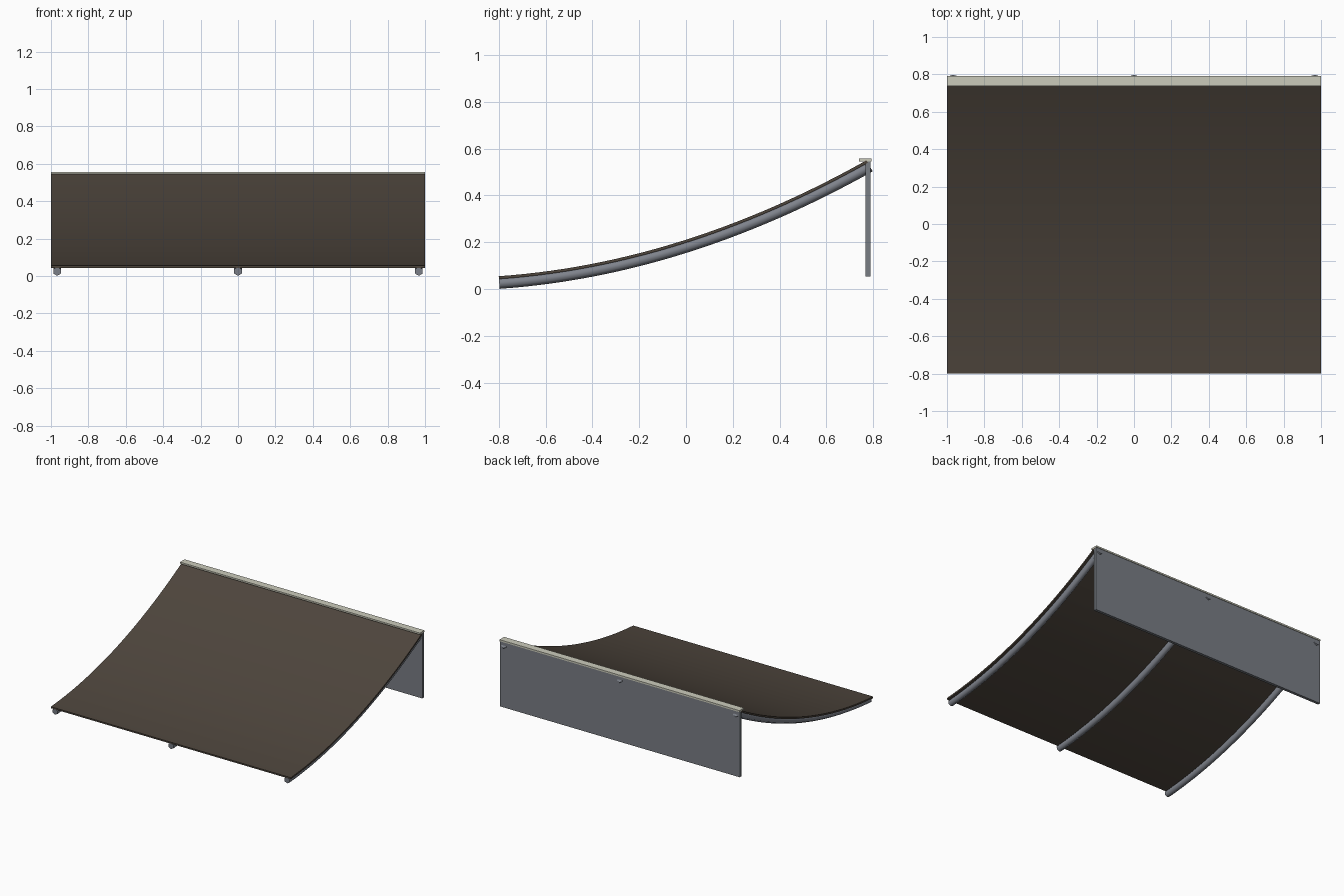
import bpy, math
from mathutils import Vector

if "Cube" in bpy.data.objects:
    bpy.data.objects.remove(bpy.data.objects["Cube"])


def material(name, rgb):
    m = bpy.data.materials.new(name)
    m.diffuse_color = (*rgb, 1)
    m.use_nodes = True
    m.node_tree.nodes["Principled BSDF"].inputs["Base Color"].default_value = m.diffuse_color
    return m


DECK = material("dark brown deck", (0.076, 0.060, 0.046))
STEEL = material("grey steel", (0.21, 0.225, 0.26))
PANEL = material("grey panel", (0.19, 0.205, 0.23))
EDGE = material("pale edge", (0.60, 0.60, 0.50))

SEGMENTS = 28
Y0, Y1 = -0.8, 0.771


def curve_point(i, depth):
    """Point on the ramp curve, moved down along its normal; returns point and normal."""
    t = (Y1 - Y0) * i / SEGMENTS
    normal = Vector((0, -(0.07 + 0.312 * t), 1)).normalized()
    return Vector((0, Y0 + t, 0.055 + 0.07 * t + 0.156 * t * t)) - normal * depth, normal


def sweep(name, section, depth, mat, smooth):
    """Sweep a closed section of (across, along normal) points along the ramp curve."""
    n = len(section)
    verts, faces = [], []
    for i in range(SEGMENTS + 1):
        p, nrm = curve_point(i, depth)
        verts += [p + Vector((a, 0, 0)) + nrm * b for a, b in section]
    for i in range(SEGMENTS):
        for k in range(n):
            a, b = i * n + k, i * n + (k + 1) % n
            faces.append((a, a + n, b + n, b))
    faces.append(tuple(range(n)))
    faces.append(tuple(reversed(range(SEGMENTS * n, SEGMENTS * n + n))))
    mesh = bpy.data.meshes.new(name)
    mesh.from_pydata(verts, [], faces)
    mesh.materials.append(mat)
    ob = bpy.data.objects.new(name, mesh)
    bpy.context.collection.objects.link(ob)
    bpy.ops.object.select_all(action='DESELECT')
    ob.select_set(True)
    bpy.context.view_layer.objects.active = ob
    bpy.ops.object.mode_set(mode='EDIT')
    bpy.ops.mesh.select_all(action='SELECT')
    bpy.ops.mesh.normals_make_consistent(inside=False)
    bpy.ops.object.mode_set(mode='OBJECT')
    bpy.ops.object.shade_smooth_by_angle(angle=math.radians(smooth))
    return ob


def box(name, lo, hi, mat):
    lo, hi = Vector(lo), Vector(hi)
    bpy.ops.mesh.primitive_cube_add(size=1, location=(lo + hi) / 2)
    ob = bpy.context.object
    ob.name = name
    ob.scale = hi - lo
    ob.data.materials.append(mat)


# curved riding surface
sweep("ramp_deck", [(-1, 0), (1, 0), (1, -0.012), (-1, -0.012)], 0, DECK, 30)

# three six-sided support tubes under the deck
R = 0.0235
hexagon = [(R * math.sin(math.pi * k / 3), R * math.cos(math.pi * k / 3)) for k in range(6)]
for label, x in (("left", -0.967), ("middle", 0), ("right", 0.967)):
    tube = sweep(label + "_support_tube", hexagon, 0.0305, STEEL, 65)
    tube.location.x = x

# rear panel and top edge strip
box("back_panel", (-1, 0.767, 0.053), (1, 0.788, 0.545), PANEL)
box("top_edge_strip", (-1, 0.738, 0.545), (1, 0.792, 0.557), EDGE)
